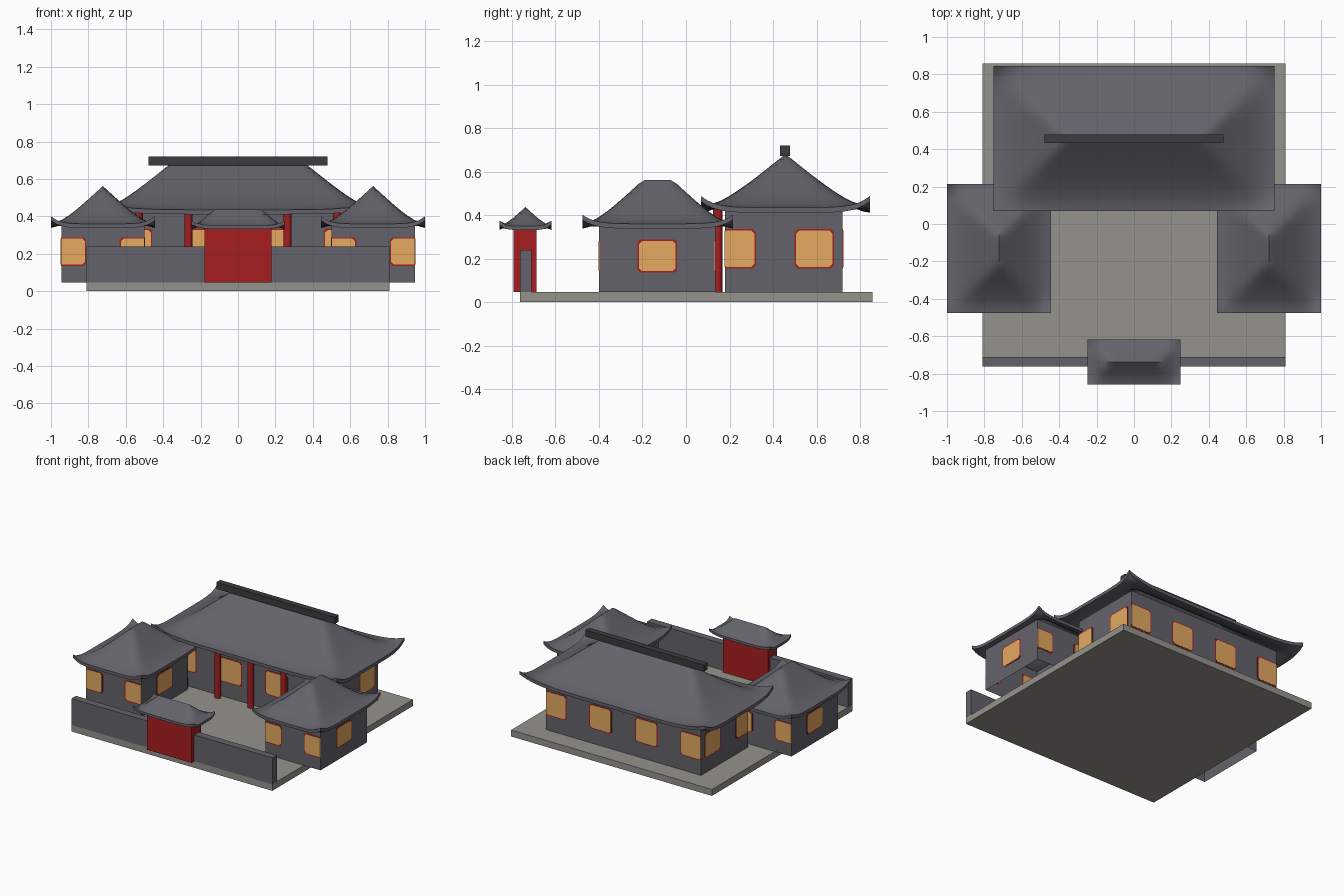
import bpy, bmesh, math
from mathutils import Matrix, Vector

if "Cube" in bpy.data.objects:
    bpy.data.objects.remove(bpy.data.objects["Cube"])


def mat(name, rgb):
    m = bpy.data.materials.new(name)
    m.diffuse_color = (*rgb, 1)
    m.use_nodes = True
    m.node_tree.nodes["Principled BSDF"].inputs["Base Color"].default_value = m.diffuse_color
    return m


SLATE = mat("slate grey", (0.127, 0.124, 0.147))
DARK = mat("dark ridge", (0.045, 0.045, 0.052))
STONE = mat("stone", (0.30, 0.29, 0.26))
RED = mat("lacquer red", (0.38, 0.013, 0.014))
PAPER = mat("warm paper", (0.78, 0.40, 0.12))


def finish(bm, name, material, smooth=False, normals=True):
    if normals:
        bmesh.ops.recalc_face_normals(bm, faces=bm.faces[:])
    me = bpy.data.meshes.new(name)
    bm.to_mesh(me)
    bm.free()
    me.materials.append(material)
    ob = bpy.data.objects.new(name, me)
    bpy.context.collection.objects.link(ob)
    if smooth:
        bpy.ops.object.select_all(action='DESELECT')
        ob.select_set(True)
        bpy.context.view_layer.objects.active = ob
        bpy.ops.object.shade_smooth_by_angle(angle=math.radians(35))
    return ob


def box(name, x0, x1, y0, y1, z0, z1, material, hollow=False):
    """Solid block, or four bare walls open at the top and bottom."""
    bm = bmesh.new()
    bmesh.ops.create_cube(bm, size=1)
    if hollow:
        caps = [f for f in bm.faces if abs(f.normal.z) > 0.5]
        bmesh.ops.delete(bm, geom=caps, context='FACES')
    for v in bm.verts:
        v.co = ((x0 + x1) / 2 + v.co.x * (x1 - x0),
                (y0 + y1) / 2 + v.co.y * (y1 - y0),
                (z0 + z1) / 2 + v.co.z * (z1 - z0))
    return finish(bm, name, material, normals=False)


def roof(name, cx, cy, hx, hy, eave, peak, lift, thick):
    """Hipped roof with a concave slope, softened hips and upturned corners."""
    bm = bmesh.new()
    bmesh.ops.create_grid(bm, x_segments=2 * round(hx / 0.03),
                          y_segments=2 * round(hy / 0.03), size=1)
    m = max(v.co.x for v in bm.verts)
    run = min(hx, hy)
    for v in bm.verts:
        u, w = v.co.x / m, v.co.y / m
        a = max(0, 1 - hx * (1 - abs(u)) / run)
        b = max(0, 1 - hy * (1 - abs(w)) / run)
        t = max(0, 1 - (a ** 8 + b ** 8) ** 0.125)
        rise = t ** 1.6 * (1.35 - 0.35 * t)
        z = eave + (peak - eave) * rise + lift * abs(u * w) ** 6
        v.co = (cx + u * hx, cy + w * hy, z)
    ext = bmesh.ops.extrude_face_region(bm, geom=bm.faces[:])
    low = [g for g in ext["geom"] if isinstance(g, bmesh.types.BMVert)]
    bmesh.ops.translate(bm, verts=low, vec=(0, 0, -thick))
    return finish(bm, name, SLATE, True)


def plate(name, origin, angle, c, hw, z0, z1, limit, depth, material):
    """Thin panel through a wall, corners cut; angle turns its outward side from -y."""
    k = 0.014
    outline = [(c - hw + k, z0), (c + hw - k, z0), (c + hw, z0 + k), (c + hw, z1 - k),
               (c + hw - k, z1), (c - hw + k, z1), (c - hw, z1 - k), (c - hw, z0 + k)]
    outline = [(max(-limit, min(limit, u)), z) for u, z in outline]
    bm = bmesh.new()
    back = [bm.verts.new((u, depth, z)) for u, z in outline]
    front = [bm.verts.new((u, -depth, z)) for u, z in outline]
    bm.faces.new(back)
    bm.faces.new(front)
    for i in range(8):
        j = (i + 1) % 8
        bm.faces.new((back[i], back[j], front[j], front[i]))
    bm.transform(Matrix.Translation(Vector(origin)) @ Matrix.Rotation(angle, 4, 'Z'))
    return finish(bm, name, material)


def windows(name, cx, cy, hx, hy, z0, z1, fronts, sides):
    """Framed windows on all four walls, cut off at the wall corners."""
    walls = [((cx, cy - hy, 0), 0, hx, fronts),
             ((cx, cy + hy, 0), math.pi, hx, fronts),
             ((cx + hx, cy, 0), math.pi / 2, hy, sides),
             ((cx - hx, cy, 0), -math.pi / 2, hy, [-s for s in sides])]
    for origin, angle, lim, centres in walls:
        for c in centres:
            plate(name + "_window_frame", origin, angle, c, 0.091, z0, z1, lim, 0.0015, RED)
            plate(name + "_window_pane", origin, angle, c, 0.084, z0 + 0.007, z1 - 0.007,
                  lim, 0.003, PAPER)


# courtyard platform and front wall
box("platform", -0.81, 0.81, -0.762, 0.858, 0, 0.047, STONE)
box("front_wall", -0.81, 0.81, -0.762, -0.71, 0.047, 0.24, SLATE)

# main hall
box("main_hall_walls", -0.625, 0.625, 0.18, 0.72, 0.047, 0.43, SLATE, True)
windows("main_hall", 0, 0.45, 0.625, 0.27, 0.155, 0.335,
        [-0.55, -0.185, 0.185, 0.55], [-0.22, 0.14])
roof("main_hall_roof", 0, 0.457, 0.75, 0.388, 0.435, 0.68, 0.052, 0.024)
box("main_hall_ridge", -0.478, 0.478, 0.433, 0.478, 0.672, 0.72, DARK)

# veranda columns
for i in range(-2, 3):
    bm = bmesh.new()
    bmesh.ops.create_cone(bm, cap_ends=True, segments=12, radius1=0.021, radius2=0.021,
                          depth=0.424, matrix=Matrix.Translation((i * 0.265, 0.146, 0.213)))
    finish(bm, "veranda_column", RED, True)

# side halls, mirrored left and right
for s, side in ((-1, "left"), (1, "right")):
    cx, cy = s * 0.7225, -0.132
    box(side + "_hall_walls", cx - 0.2225, cx + 0.2225, cy - 0.267, cy + 0.267,
        0.047, 0.352, SLATE, True)
    windows(side + "_hall", cx, cy, 0.2225, 0.267, 0.135, 0.288, [-0.18, 0.18], [0])
    roof(side + "_hall_roof", cx, -0.13, 0.2775, 0.345, 0.36, 0.562, 0.04, 0.022)

# gate
box("gate_body", -0.18, 0.18, -0.792, -0.686, 0.047, 0.345, RED)
roof("gate_roof", 0, -0.738, 0.248, 0.12, 0.35, 0.437, 0.024, 0.018)
